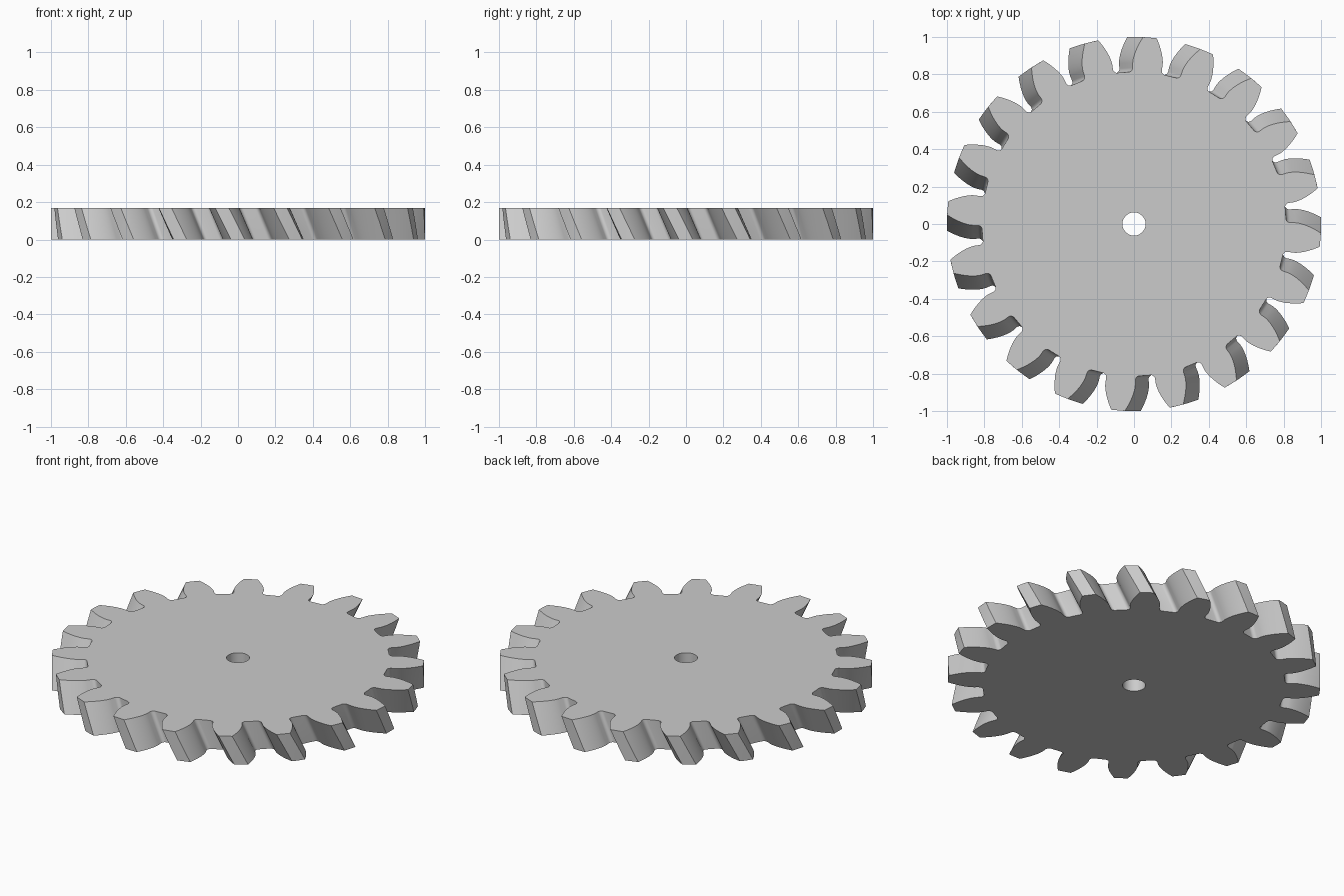
import bpy, bmesh
from math import acos, cos, pi, radians, sin, tan

cube = bpy.data.objects.get("Cube")
if cube:
    bpy.data.objects.remove(cube)

# Gear dimensions
TEETH, HEIGHT, TWIST = 20, 0.168, -0.0854
TIP, PITCH, ROOT, BORE = 1.0, 0.917, 0.813, 0.062
FILLET, LAYERS = 0.022, 4
PRESSURE = radians(20)
BASE = PITCH * cos(PRESSURE)


def involute(angle):
    return tan(angle) - angle


def half_tooth():
    """One flank as (radius, angle from tooth centre), tip to root."""
    pts = []
    steps = 8
    for i in range(steps + 1):
        r = TIP + (BASE - TIP) * i / steps
        a = acos(min(1, BASE / r))
        pts.append((r, pi / (2 * TEETH) + involute(PRESSURE) - involute(a)))
    half = pts[-1][1]
    for i in range(6):
        t = i / 5 * pi / 2
        pts.append((ROOT + FILLET * (1 - sin(t)),
                    half + FILLET * (1 - cos(t)) / ROOT))
    return pts


def gear_outline():
    flank = half_tooth()
    tooth = [(r, -a) for r, a in reversed(flank)] + [(TIP, 0)] + flank
    return [(r, a + k * 2 * pi / TEETH) for k in range(TEETH) for r, a in tooth]


def add_wall(bm, outline, twist):
    """Stack twisted copies of an outline; return bottom and top loop edges."""
    n = len(outline)
    rings = []
    for j in range(LAYERS + 1):
        f = j / LAYERS
        rings.append([bm.verts.new((r * cos(a + twist * f), r * sin(a + twist * f),
                                    HEIGHT * f)) for r, a in outline])
    for low, high in zip(rings, rings[1:]):
        for i in range(n):
            k = (i + 1) % n
            bm.faces.new((low[i], low[k], high[k], high[i]))
    return [[bm.edges.get((ring[i], ring[(i + 1) % n])) for i in range(n)]
            for ring in (rings[0], rings[-1])]


# Toothed wall, bore wall and the two flat faces
bm = bmesh.new()
outer = add_wall(bm, gear_outline(), TWIST)
inner = add_wall(bm, [(BORE, 2 * pi * i / 48) for i in range(48)], 0)
for rim, hole in zip(outer, inner):
    bmesh.ops.triangle_fill(bm, edges=rim + hole, use_beauty=True, normal=(0, 0, 1))
bmesh.ops.recalc_face_normals(bm, faces=bm.faces)
mesh = bpy.data.meshes.new("helical_gear")
bm.to_mesh(mesh)
bm.free()

# Plain grey metal
grey = bpy.data.materials.new("light_grey")
grey.use_nodes = True
colour = (0.6, 0.6, 0.6, 1)
grey.diffuse_color = colour
grey.node_tree.nodes["Principled BSDF"].inputs["Base Color"].default_value = colour
mesh.materials.append(grey)

gear = bpy.data.objects.new("helical_gear", mesh)
bpy.context.collection.objects.link(gear)
bpy.ops.object.select_all(action="DESELECT")
gear.select_set(True)
bpy.context.view_layer.objects.active = gear
bpy.ops.object.shade_smooth_by_angle(angle=radians(30))
